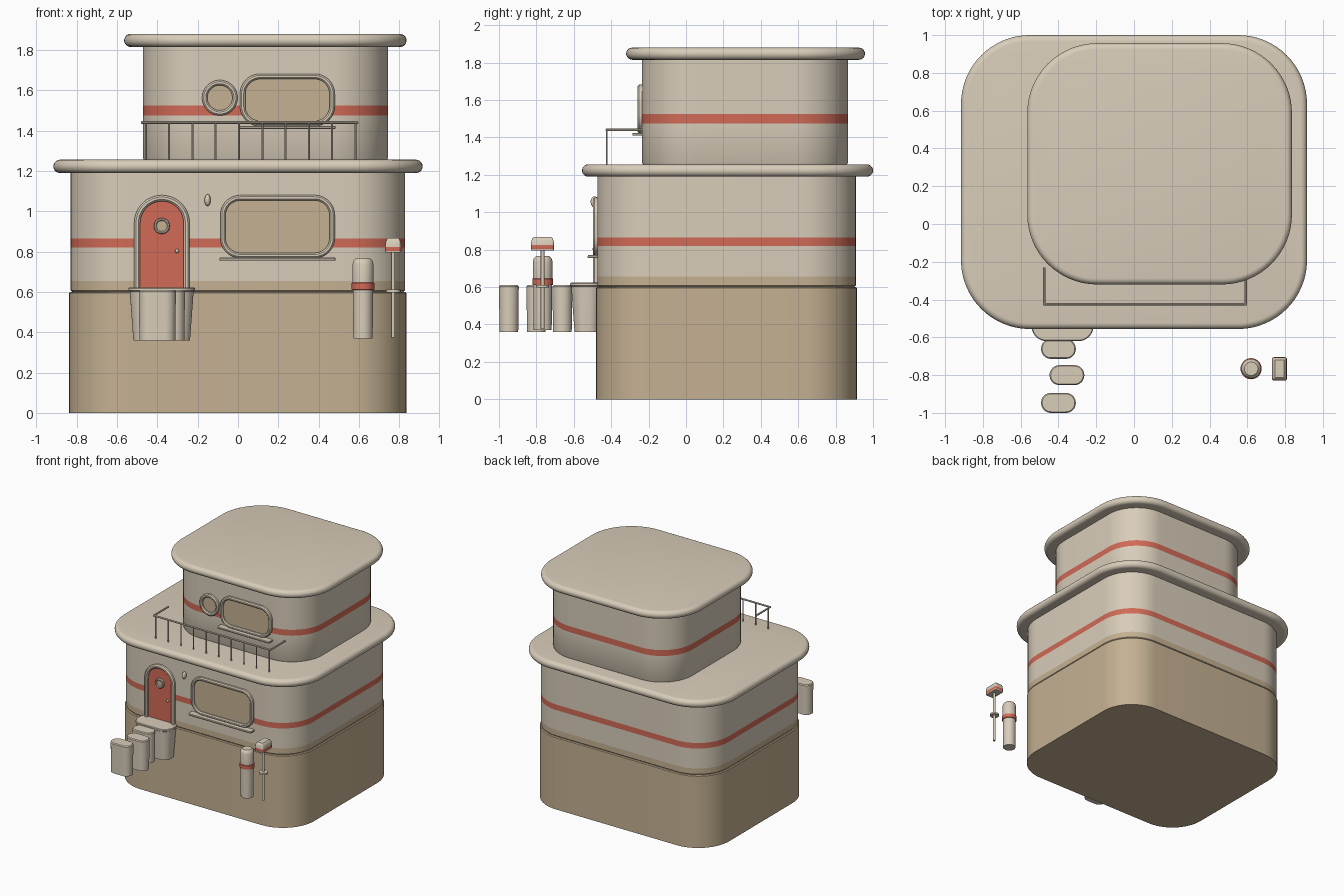
import bpy, bmesh, math
from mathutils import Vector

if "Cube" in bpy.data.objects:
    bpy.data.objects.remove(bpy.data.objects["Cube"])


def material(name, rgb):
    m = bpy.data.materials.new(name)
    m.diffuse_color = (*rgb, 1)
    m.use_nodes = True
    m.node_tree.nodes["Principled BSDF"].inputs["Base Color"].default_value = m.diffuse_color
    return m


CREAM, TAN, RED = 0, 1, 2
MATS = [material("cream plaster", (0.69, 0.61, 0.49)),
        material("sandy tan", (0.56, 0.44, 0.29)),
        material("coral red", (0.64, 0.145, 0.095))]


def finish(name, bm, angle=35):
    bmesh.ops.recalc_face_normals(bm, faces=bm.faces)
    me = bpy.data.meshes.new(name)
    bm.to_mesh(me)
    bm.free()
    for m in MATS:
        me.materials.append(m)
    ob = bpy.data.objects.new(name, me)
    bpy.context.collection.objects.link(ob)
    bpy.ops.object.select_all(action='DESELECT')
    ob.select_set(True)
    bpy.context.view_layer.objects.active = ob
    bpy.ops.object.shade_smooth_by_angle(angle=math.radians(angle))
    return ob


def outline(rect, r_low, r_high, inset, seg):
    """Rounded rectangle; the low and high sides may have different radii."""
    x0, x1, b0, b1 = rect
    x0, x1, b0, b1 = x0 + inset, x1 - inset, b0 + inset, b1 - inset
    lo, hi = max(r_low - inset, 0.001), max(r_high - inset, 0.001)
    pts = []
    for cx, cb, r, start in ((x1 - hi, b1 - hi, hi, 0), (x0 + hi, b1 - hi, hi, 90),
                             (x0 + lo, b0 + lo, lo, 180), (x1 - lo, b0 + lo, lo, 270)):
        for i in range(seg + 1):
            a = math.radians(start + 90 * i / seg)
            pts.append((cx + r * math.cos(a), cb + r * math.sin(a)))
    return pts


def loft(name, rect, r, levels, axis='Z', ring=False, seg=12, r_low=None):
    """Stack outlines; each level is (inset, depth, colour of band after it)."""
    bm = bmesh.new()
    loops = []
    for inset, d, _ in levels:
        pts = outline(rect, r if r_low is None else r_low, r, inset, seg)
        loops.append([bm.verts.new((a, b, d) if axis == 'Z' else (a, d, b)) for a, b in pts])
    n = len(loops[0])
    for k in range(len(loops) if ring else len(loops) - 1):
        A, B = loops[k], loops[(k + 1) % len(loops)]
        for i in range(n):
            f = bm.faces.new((A[i], A[(i + 1) % n], B[(i + 1) % n], B[i]))
            f.material_index = levels[k][2]
    if not ring:
        bm.faces.new(loops[0]).material_index = levels[0][2]
        bm.faces.new(loops[-1]).material_index = levels[-1][2]
    bmesh.ops.remove_doubles(bm, verts=bm.verts, dist=1e-5)
    return finish(name, bm)


def around(x, y, r):
    return (x - r, x + r, y - r, y + r)


def rod(name, points, r, sides=10):
    """Round bars along a chain of points."""
    bm = bmesh.new()
    for p, q in zip(points, points[1:]):
        p, q = Vector(p), Vector(q)
        d = q - p
        mat = d.to_track_quat('Z', 'Y').to_matrix().to_4x4()
        mat.translation = (p + q) / 2
        bmesh.ops.create_cone(bm, cap_ends=True, segments=sides, radius1=r, radius2=r,
                              depth=d.length + r, matrix=mat)
    return finish(name, bm)


def ball(name, loc, size):
    bm = bmesh.new()
    bmesh.ops.create_uvsphere(bm, u_segments=16, v_segments=10, radius=1)
    bmesh.ops.scale(bm, vec=size, verts=bm.verts)
    bmesh.ops.translate(bm, vec=loc, verts=bm.verts)
    return finish(name, bm, 60)


def roof(name, rect, r, z0, z1):
    h = (z1 - z0) / 2
    levels = []
    for i in range(11):
        a = math.pi * (i / 10 - 0.5)
        levels.append((h * (1 - math.cos(a)), z0 + h + h * math.sin(a), CREAM))
    loft(name, rect, r, levels, seg=16)


def frame(name, rect, r, w, wall, out, r_low=None, seg=12):
    """Bevelled surround standing proud of a wall."""
    e = w * 0.3
    loft(name, rect, r, [(0, wall + 0.01, CREAM), (0, wall - out + e, CREAM),
                         (e, wall - out, CREAM), (w - e, wall - out, CREAM),
                         (w, wall - out + e, CREAM), (w, wall + 0.01, CREAM)],
         'Y', True, seg, r_low)


def plate(name, rect, r, wall, colour, r_low=None, seg=12):
    loft(name, rect, r, [(0, wall + 0.003, colour), (0, wall - 0.005, colour)],
         'Y', False, seg, r_low)


# Foundation block and the two storeys with stripes
WALL, UPWALL = -0.474, -0.235
loft("foundation", (-0.838, 0.835, -0.48, 0.914), 0.285,
     [(0, 0, TAN), (0, 0.594, TAN), (0.006, 0.6, TAN)], seg=14)
loft("lower_storey", (-0.83, 0.828, WALL, 0.908), 0.28,
     [(0.01, 0.598, TAN), (0, 0.608, TAN), (0, 0.655, CREAM), (0, 0.82, RED),
      (0, 0.866, CREAM), (0, 1.2, CREAM)], seg=16)
loft("upper_storey", (-0.472, 0.745, UPWALL, 0.866), 0.28,
     [(0.008, 1.25, CREAM), (0, 1.265, CREAM), (0, 1.475, RED), (0, 1.524, CREAM),
      (0, 1.82, CREAM)], seg=16)

# Overhanging slab roofs
roof("lower_roof", (-0.916, 0.916, -0.556, 1.0), 0.365, 1.19, 1.256)
roof("upper_roof", (-0.565, 0.836, -0.32, 0.957), 0.37, 1.815, 1.88)

# Arched door with porthole and knob
frame("door_frame", (-0.515, -0.24, 0.59, 1.08), 0.1375, 0.03, WALL, 0.024, 0.001)
plate("door", (-0.487, -0.268, 0.6, 1.052), 0.109, WALL, RED, 0.001)
frame("door_porthole_frame", around(-0.378, 0.927, 0.04), 0.04, 0.014, WALL - 0.004, 0.016, seg=8)
plate("door_porthole", around(-0.378, 0.927, 0.028), 0.028, WALL - 0.006, TAN, seg=8)
ball("door_knob", (-0.302, -0.488, 0.803), (0.01, 0.012, 0.01))
ball("wall_lamp", (-0.151, -0.488, 1.055), (0.015, 0.022, 0.03))

# Windows and sills: rect, corner radius, wall
for name, rect, r, wall in (("lower_window", (-0.088, 0.48, 0.768, 1.08), 0.1, WALL),
                            ("upper_window", (0.01, 0.48, 1.422, 1.682), 0.1, UPWALL),
                            ("round_window", around(-0.09, 1.563, 0.088), 0.088, UPWALL)):
    w = 0.026
    x0, x1, b0, b1 = rect
    frame(name + "_frame", rect, r, w, wall, 0.023)
    plate(name + "_pane", (x0 + w - 0.002, x1 - w + 0.002, b0 + w - 0.002, b1 - w + 0.002),
          r - w + 0.002, wall, TAN)
    if name != "round_window":
        loft(name + "_sill", (x0 - 0.004, x1 + 0.004, wall - 0.052, wall + 0.01), 0.012,
             [(0.003, b0 - 0.013, CREAM), (0, b0 - 0.009, CREAM), (0, b0 - 0.002, CREAM),
              (0.003, b0 + 0.002, CREAM)], seg=4)

# Terrace railing
x0, x1, yr, zr = -0.475, 0.592, -0.424, 1.44
rod("railing_top", [(x0, UPWALL, zr), (x0, yr, zr), (x1, yr, zr), (x1, UPWALL, zr)], 0.007)
for i in range(10):
    x = -0.457 + i * 0.1155
    rod(f"railing_post_{i + 1}", [(x, yr, 1.25), (x, yr, zr)], 0.005, 8)

# Door stoop and stepping posts
loft("stoop", (-0.543, -0.214, -0.62, -0.44), 0.08,
     [(0.024, 0.36, CREAM), (0.006, 0.603, CREAM), (0, 0.607, CREAM), (0, 0.618, CREAM),
      (0.005, 0.623, CREAM)], seg=8)
for i, (x, y) in enumerate(((-0.4, -0.661), (-0.355, -0.8), (-0.4, -0.947))):
    loft(f"stepping_post_{i + 1}", (x - 0.092, x + 0.092, y - 0.053, y + 0.053), 0.052,
         [(0.003, 0.36, CREAM), (0, 0.603, CREAM), (0.006, 0.61, CREAM)], seg=8)

# Striped bollard
loft("bollard", around(0.62, -0.766, 0.056), 0.056,
     [(0.008, 0.37, CREAM), (0.006, 0.61, RED), (0, 0.612, RED), (0, 0.644, RED),
      (0.004, 0.646, CREAM), (0.004, 0.738, CREAM), (0.009, 0.755, CREAM),
      (0.02, 0.765, CREAM)], seg=8)

# Letter box on a pole
rod("letter_box_pole", [(0.77, -0.767, 0.38), (0.77, -0.767, 0.8)], 0.01, 12)
loft("pole_collar", around(0.77, -0.767, 0.035), 0.035,
     [(0, 0.598, CREAM), (0, 0.612, CREAM)], seg=6)
loft("letter_box", (0.73, 0.81, -0.829, -0.705), 0.012,
     [(0.002, 0.796, CREAM), (0, 0.804, RED), (0, 0.824, CREAM), (0.003, 0.848, CREAM),
      (0.008, 0.861, CREAM), (0.016, 0.868, CREAM)], seg=4)
